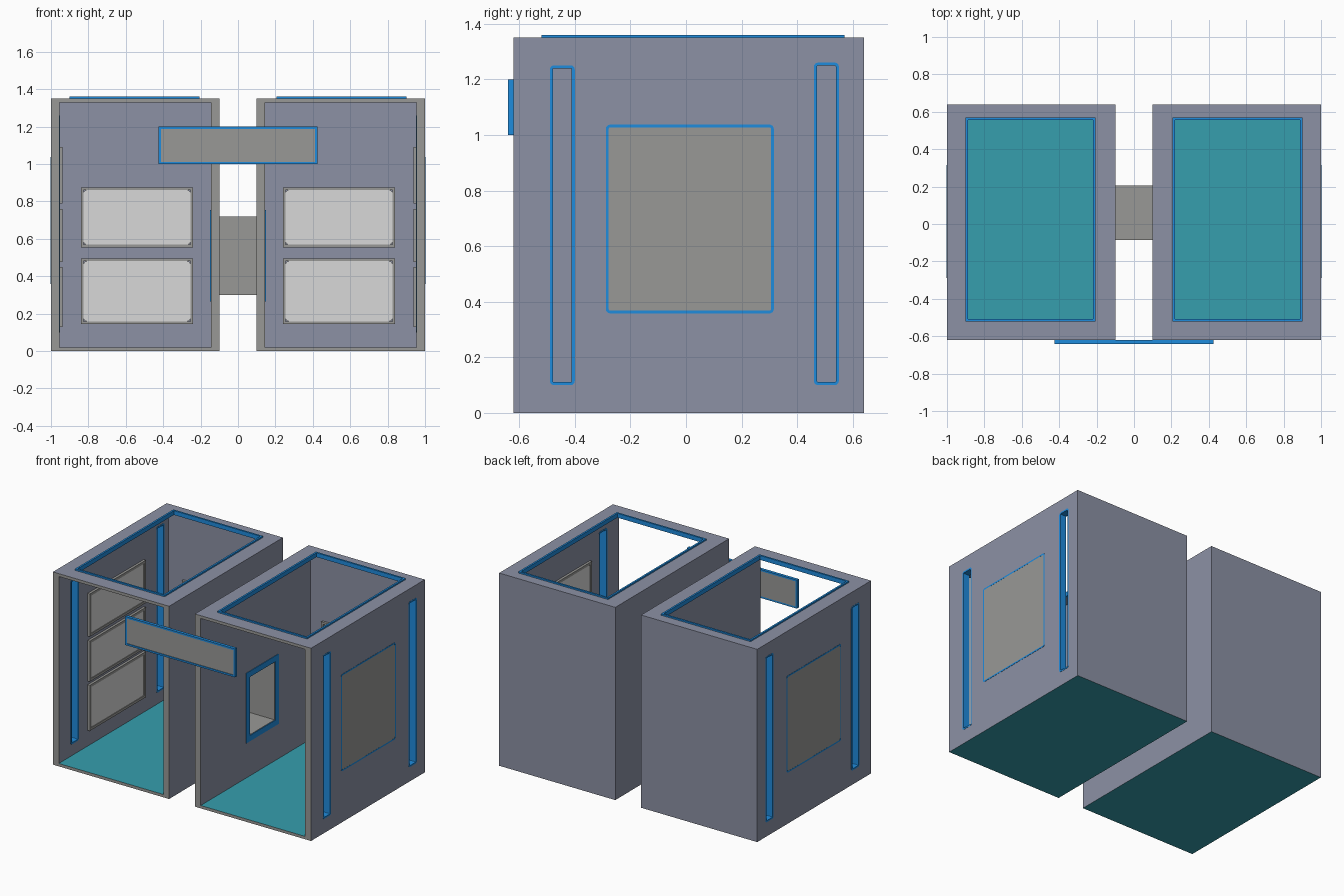
import bpy, bmesh, math

if "Cube" in bpy.data.objects:
    bpy.data.objects.remove(bpy.data.objects["Cube"])


def material(name, rgb):
    m = bpy.data.materials.new(name)
    lin = [c / 12.92 if c <= 0.04045 else ((c + 0.055) / 1.055) ** 2.4 for c in rgb]
    m.diffuse_color = (*lin, 1)
    m.use_nodes = True
    m.node_tree.nodes["Principled BSDF"].inputs["Base Color"].default_value = m.diffuse_color
    return m


slate = material("slate_wall", (0.55, 0.57, 0.645))
gray = material("mid_gray", (0.60, 0.60, 0.59))
light = material("light_gray", (0.85, 0.85, 0.85))
teal = material("teal_floor", (0.21, 0.62, 0.68))
blue = material("blue_trim", (0.12, 0.55, 0.87))


def outline(u0, u1, v0, v1, r):
    """Rectangle outline, with rounded corners if r > 0."""
    if r <= 0:
        return [(u0, v0), (u1, v0), (u1, v1), (u0, v1)]
    pts = []
    corners = [(u1 - r, v0 + r, -90), (u1 - r, v1 - r, 0),
               (u0 + r, v1 - r, 90), (u0 + r, v0 + r, 180)]
    for cu, cv, a in corners:
        for k in range(5):
            t = math.radians(a + 22.5 * k)
            pts.append((cu + r * math.cos(t), cv + r * math.sin(t)))
    return pts


def panel(name, axis, rect, depth, mat=None, r=0, border=0):
    """Plate lying across an axis; border > 0 makes it an open frame."""
    place = {'x': lambda u, v, d: (d, u, v), 'y': lambda u, v, d: (u, d, v),
             'z': lambda u, v, d: (u, v, d)}[axis]
    u0, u1, v0, v1 = rect
    bm = bmesh.new()

    def loops(pts):
        return [[bm.verts.new(place(u, v, d)) for u, v in pts] for d in depth]

    def bridge(a, b):
        n = len(a)
        for i in range(n):
            j = (i + 1) % n
            bm.faces.new((a[i], a[j], b[j], b[i]))

    lo, hi = loops(outline(u0, u1, v0, v1, r))
    bridge(lo, hi)
    if border:
        b = border
        ilo, ihi = loops(outline(u0 + b, u1 - b, v0 + b, v1 - b, max(r - b, 0.004) if r else 0))
        bridge(ilo, ihi)
        bridge(lo, ilo)
        bridge(hi, ihi)
    else:
        bm.faces.new(lo)
        bm.faces.new(hi)
    bmesh.ops.recalc_face_normals(bm, faces=bm.faces)
    me = bpy.data.meshes.new(name)
    bm.to_mesh(me)
    bm.free()
    ob = bpy.data.objects.new(name, me)
    bpy.context.collection.objects.link(ob)
    if mat:
        me.materials.append(mat)
    return ob


def cut(target, cutter):
    cutter.hide_render = True
    mod = target.modifiers.new("cut", 'BOOLEAN')
    mod.object = cutter
    mod.operation = 'DIFFERENCE'
    mod.solver = 'EXACT'
    bpy.context.view_layer.objects.active = target
    bpy.ops.object.modifier_apply(modifier=mod.name)
    bpy.data.objects.remove(cutter)


SLOTS = [(-0.49, -0.40, 0.10, 1.25), (0.46, 0.55, 0.10, 1.26)]
TUNNEL = (-0.085, 0.205, 0.30, 0.72)
SHELVES = [(0.13, 0.45), (0.475, 0.76), (0.79, 1.09)]
BACKS = [(0.145, 0.495), (0.555, 0.875)]

for s, side in ((-1, "left"), (1, "right")):
    def span(a, b):
        return tuple(sorted((s * a, s * b)))

    # booth shell, open at the front and the top
    booth = panel(side + "_booth", 'z', (*span(0.10, 1.0), -0.62, 0.64), (0, 1.35), slate)
    cut(booth, panel("cavity_cutter", 'z', (*span(0.145, 0.955), -0.75, 0.595), (0.02, 1.33)))
    roof = (*span(0.205, 0.90), -0.52, 0.57)
    cut(booth, panel("roof_cutter", 'z', roof, (1.2, 1.5)))
    cut(booth, panel("tunnel_cutter", 'x', TUNNEL, span(0.05, 0.25)))
    for rect in SLOTS:
        cut(booth, panel("slot_cutter", 'x', rect, span(0.9, 1.1), r=0.015))

    # gray front rim, teal floor and underside
    me = booth.data
    me.materials.clear()
    for m in (slate, gray, teal):
        me.materials.append(m)
    for f in me.polygons:
        f.material_index = 0
        if f.normal.y < -0.9 and f.center.y < -0.61:
            f.material_index = 1
        elif abs(f.normal.z) > 0.9 and f.center.z < 0.03:
            f.material_index = 2

    # blue trims of the roof opening, slots and passage window
    panel(side + "_roof_trim", 'z', roof, (1.33, 1.36), blue, border=0.013)
    for i, rect in enumerate(SLOTS):
        panel(f"{side}_slot_trim_{i}", 'x', rect, span(0.953, 1.001), blue, 0.015, 0.011)
    panel(side + "_window_trim", 'x', (-0.12, 0.24, 0.265, 0.755), span(0.143, 0.149),
          blue, border=0.04)

    # outer wall panel with thin blue edge
    panel(side + "_outer_panel", 'x', (-0.278, 0.306, 0.368, 1.027), span(0.99, 1.001), gray, 0.01)
    panel(side + "_outer_panel_edge", 'x', (-0.288, 0.316, 0.358, 1.037), span(0.99, 1.0015),
          blue, 0.015, 0.01)

    # three display panels on the outer wall, inside
    for i, (z0, z1) in enumerate(SHELVES):
        panel(f"{side}_side_frame_{i}", 'x', (-0.30, 0.32, z0, z1), span(0.938, 0.957),
              gray, border=0.018)
        panel(f"{side}_side_screen_{i}", 'x', (-0.282, 0.302, z0 + 0.018, z1 - 0.018),
              span(0.942, 0.957), light, 0.015)

    # two display panels on the back wall
    for i, (z0, z1) in enumerate(BACKS):
        u0, u1 = span(0.24, 0.84)
        panel(f"{side}_back_frame_{i}", 'y', (u0, u1, z0, z1), (0.578, 0.597), gray, border=0.014)
        panel(f"{side}_back_screen_{i}", 'y', (u0 + 0.014, u1 - 0.014, z0 + 0.014, z1 - 0.014),
              (0.582, 0.597), light, 0.018)

# passage joining the booths
panel("passage", 'x', TUNNEL, (-0.145, 0.145), gray, border=0.008)

# sign board across the front
panel("sign_board", 'y', (-0.413, 0.413, 1.012, 1.188), (-0.636, -0.62), gray)
panel("sign_frame", 'y', (-0.425, 0.425, 1.0, 1.2), (-0.641, -0.62), blue, border=0.012)
